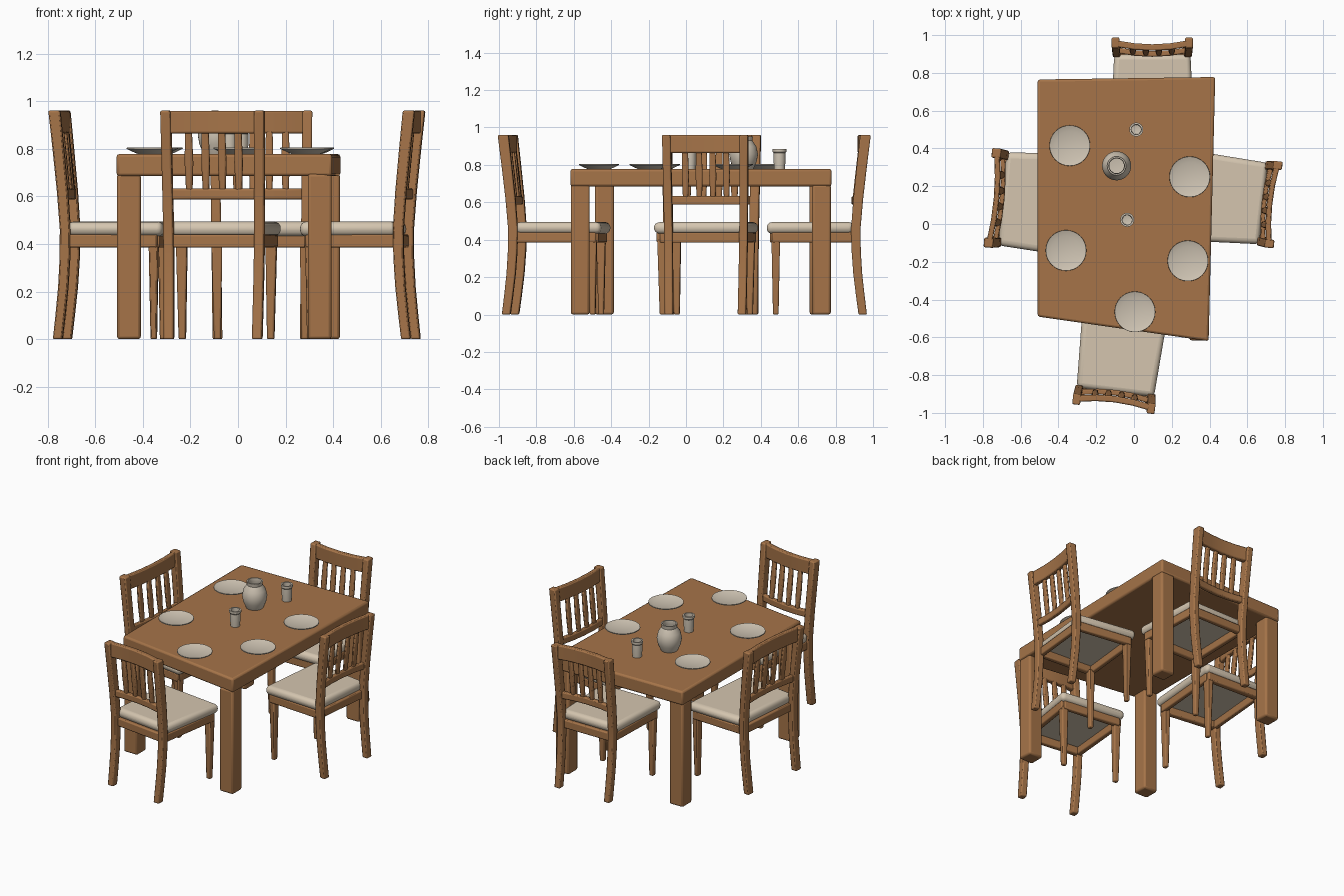
import bpy, bmesh, math
from mathutils import Matrix, Vector

cube = bpy.data.objects.get("Cube")
if cube:
    bpy.data.objects.remove(cube, do_unlink=True)


def material(name, rgb):
    m = bpy.data.materials.new(name)
    m.use_nodes = True
    m.diffuse_color = (*rgb, 1)
    m.node_tree.nodes["Principled BSDF"].inputs["Base Color"].default_value = (*rgb, 1)
    return m


WOOD = material("warm wood", (0.38, 0.175, 0.066))
CREAM = material("cream fabric", (0.66, 0.56, 0.43))
CERAMIC = material("pale ceramic", (0.62, 0.55, 0.45))


def rect(x, y, z, w, d):
    """Horizontal rectangle centred on a point."""
    return [(x + sx * w / 2, y + sy * d / 2, z)
            for sx, sy in ((-1, -1), (1, -1), (1, 1), (-1, 1))]


def upright(x, y, z, w, d, t):
    """Rectangle across a rail that runs along x."""
    return [(x, y + sy * d / 2, z + sz * t / 2)
            for sy, sz in ((-1, -1), (1, -1), (1, 1), (-1, 1))]


def loft(bm, sections):
    """Skin a run of four-cornered sections and cap both ends."""
    rings = [[bm.verts.new(p) for p in s] for s in sections]
    for a, b in zip(rings, rings[1:]):
        for i in range(4):
            j = (i + 1) % 4
            bm.faces.new((a[i], a[j], b[j], b[i]))
    bm.faces.new(rings[0][::-1])
    bm.faces.new(rings[-1])


def finish(name, bm, mat, bevel=0.0, segments=2, angle=40):
    bmesh.ops.recalc_face_normals(bm, faces=bm.faces)
    mesh = bpy.data.meshes.new(name)
    bm.to_mesh(mesh)
    bm.free()
    mesh.materials.append(mat)
    ob = bpy.data.objects.new(name, mesh)
    bpy.context.collection.objects.link(ob)
    if bevel:
        mod = ob.modifiers.new("Soft edges", "BEVEL")
        mod.width, mod.segments = bevel, segments
        mod.limit_method, mod.angle_limit = "ANGLE", math.radians(35)
    bpy.ops.object.select_all(action="DESELECT")
    ob.select_set(True)
    bpy.context.view_layer.objects.active = ob
    bpy.ops.object.shade_smooth_by_angle(angle=math.radians(angle))
    return ob


def lathe(name, profile, x, y, z, mat, steps=32):
    """Turn a closed (radius, height) outline around a vertical axis."""
    bm = bmesh.new()
    verts = [bm.verts.new((r, 0, h)) for r, h in profile]
    edges = [bm.edges.new(pair) for pair in zip(verts, verts[1:])]
    bmesh.ops.spin(bm, geom=verts + edges, cent=(0, 0, 0), axis=(0, 0, 1),
                   angle=math.tau, steps=steps, use_merge=True)
    bmesh.ops.remove_doubles(bm, verts=bm.verts, dist=0.0002)
    ob = finish(name, bm, mat)
    ob.location = (x, y, z)
    return ob


# Table: slightly skewed thick top with a square leg under each corner
TOP = 0.778
UNDER = 0.685
corners = [(-0.51, -0.49), (0.395, -0.62), (0.43, 0.778), (-0.51, 0.765)]
bm = bmesh.new()
loft(bm, [[(x, y, z) for x, y in corners] for z in (UNDER, TOP)])
finish("table_top", bm, WOOD, 0.012)
bm = bmesh.new()
LEG = 0.1
for x, y in corners:
    cx = x - math.copysign(LEG / 2 + 0.002, x)
    cy = y - math.copysign(LEG / 2 + 0.004, y)
    loft(bm, [rect(cx, cy, z, LEG, LEG) for z in (0, UNDER + 0.01)])
finish("table_legs", bm, WOOD, 0.012)

# Chair in its own frame: faces +y, seat centred on the origin
POST = [(0.0, -0.285), (0.1, -0.272), (0.22, -0.258), (0.34, -0.25),
        (0.46, -0.248), (0.62, -0.261), (0.8, -0.281), (0.96, -0.3)]


def post_y(z):
    for (z0, y0), (z1, y1) in zip(POST, POST[1:]):
        if z <= z1:
            return y0 + (y1 - y0) * (z - z0) / (z1 - z0)
    return POST[-1][1]


def chair_frame():
    bm = bmesh.new()
    for s in (-1, 1):
        # curved back post and tapered front leg
        loft(bm, [rect(s * (0.187 + 0.012 * z), y, z, 0.042, 0.045 + 0.012 * z)
                  for z, y in POST])
        loft(bm, [rect(s * (0.187 + 0.006 * z), 0.18, z, 0.03 + 0.04 * z, 0.03 + 0.04 * z)
                  for z in (0, 0.2, 0.4)])
        # side seat rail, wider towards the front
        loft(bm, [[(s * (x + dx), y, z) for dx, z in
                   ((-0.016, 0.385), (0.016, 0.385), (0.016, 0.44), (-0.016, 0.44))]
                  for x, y in ((0.187, -0.235), (0.2, 0.2))])
    # front and rear seat rails
    for y, half in ((-0.235, 0.185), (0.195, 0.2)):
        loft(bm, [upright(x, y, 0.412, 0, 0.032, 0.055) for x in (-half, half)])
    # bowed top rail and slimmer lower rail
    for z, height, depth in ((0.912, 0.095, 0.034), (0.61, 0.045, 0.03)):
        loft(bm, [upright(0.19 * t, post_y(z) + 0.02 * (1 - t * t), z, 0, depth, height)
                  for t in (-1, -0.5, 0, 0.5, 1)])
    # four spindles
    for i in range(4):
        x = -0.105 + 0.07 * i
        bow = 0.02 * (1 - (x / 0.19) ** 2)
        loft(bm, [rect(x, post_y(z) + bow, z, w, 0.022)
                  for z, w in ((0.615, 0.026), (0.74, 0.036), (0.885, 0.028))])
    return finish("chair_frame", bm, WOOD, 0.007)


def chair_cushion():
    bm = bmesh.new()
    loft(bm, [[(-b, -0.238, z), (b, -0.238, z), (b + 0.022, 0.228, z), (-b - 0.022, 0.228, z)]
              for z, b in ((0.432, 0.205), (0.494, 0.207))])
    return finish("chair_cushion", bm, CREAM, 0.028, 4, 60)


# Four chairs: name, position, turn in degrees, width and depth factors
chairs = [("front", -0.07, -0.655, -7, 1, 1),
          ("back", 0.097, 0.66, 180, 0.98, 1),
          ("right", -0.49, 0.115, -95, 1.2, 0.87),
          ("left", 0.48, 0.13, 84, 1.05, 0.87)]
frame, cushion = chair_frame(), chair_cushion()
for n, (side, x, y, turn, wide, deep) in enumerate(chairs):
    for part, base in ((frame, "chair_frame"), (cushion, "chair_cushion")):
        ob = part
        if n:
            ob = part.copy()
            bpy.context.collection.objects.link(ob)
        ob.name = side + "_" + base
        ob.location = (x, y, 0)
        ob.rotation_euler.z = math.radians(turn)
        ob.scale = (wide, deep, 1)

# Plates
plate = [(0, 0), (0.06, 0), (0.075, 0.006), (0.108, 0.022), (0.107, 0.027),
         (0.076, 0.016), (0, 0.014)]
spots = [(-0.34, 0.415), (-0.36, -0.14), (0.295, 0.25), (0.285, -0.195), (0.005, -0.465)]
for i, (x, y) in enumerate(spots):
    lathe("plate_%d" % (i + 1), plate, x, y, TOP, CERAMIC)

# Pitcher and two cups, all hollow
pitcher = [(0, 0), (0.052, 0), (0.07, 0.04), (0.077, 0.08), (0.068, 0.12),
           (0.047, 0.152), (0.05, 0.175), (0.042, 0.175), (0.039, 0.15), (0.058, 0.1),
           (0.045, 0.02), (0, 0.015)]
lathe("pitcher", pitcher, -0.092, 0.308, TOP, CERAMIC)
cup = [(0, 0), (0.029, 0), (0.032, 0.05), (0.031, 0.085), (0.037, 0.092), (0.037, 0.107),
       (0.027, 0.107), (0.025, 0.03), (0, 0.025)]
for i, (x, y) in enumerate([(0.012, 0.5), (-0.036, 0.022)]):
    lathe("cup_%d" % (i + 1), cup, x, y, TOP, CERAMIC, 24)
